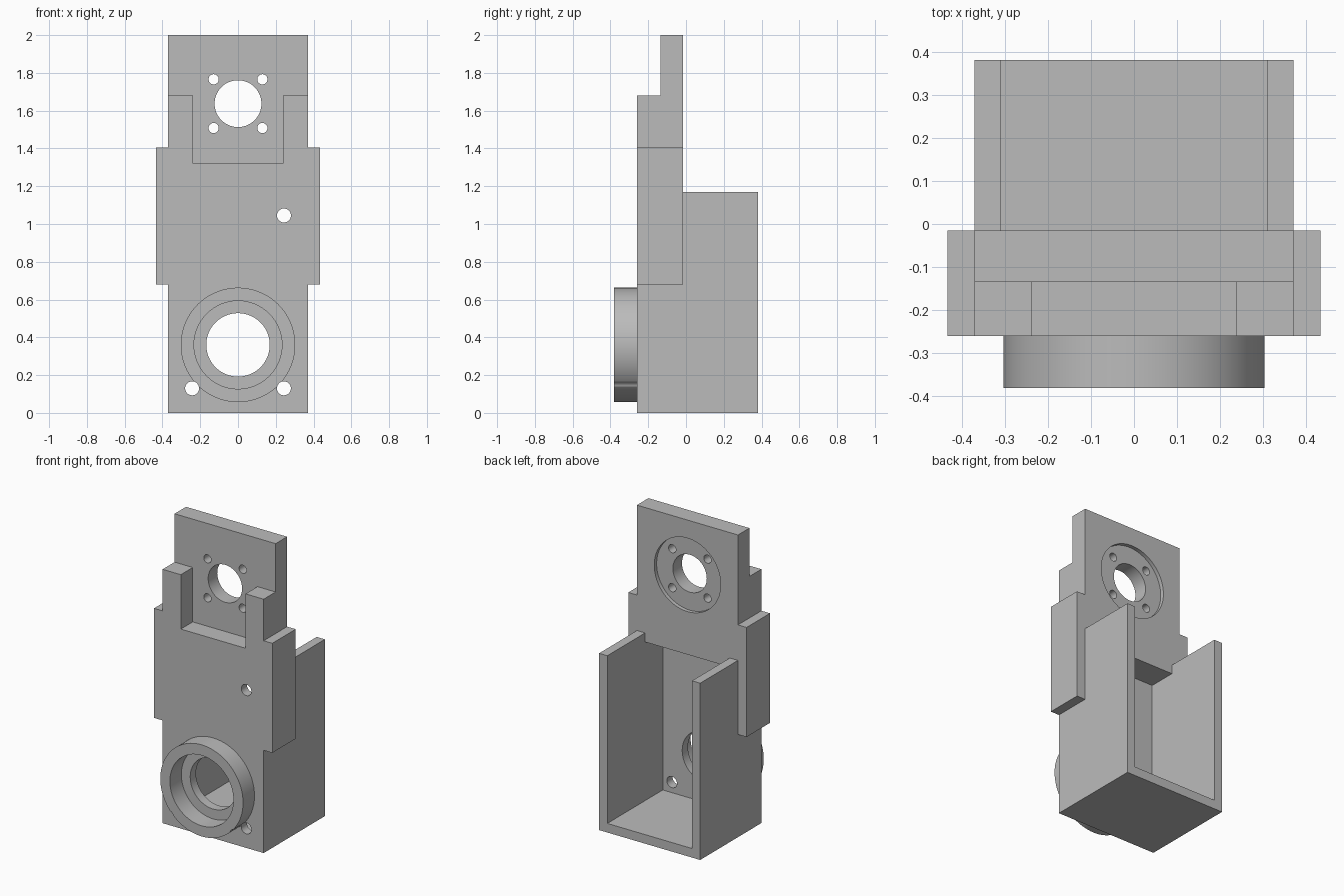
import bpy, bmesh, math
from mathutils import Matrix, Vector

if "Cube" in bpy.data.objects:
    bpy.data.objects.remove(bpy.data.objects["Cube"], do_unlink=True)

grey = bpy.data.materials.new("plain grey")
grey.use_nodes = True
grey.diffuse_color = (0.5, 0.5, 0.5, 1)
grey.node_tree.nodes["Principled BSDF"].inputs["Base Color"].default_value = grey.diffuse_color


def finish(name, bm):
    bmesh.ops.recalc_face_normals(bm, faces=bm.faces)
    mesh = bpy.data.meshes.new(name)
    bm.to_mesh(mesh)
    bm.free()
    mesh.materials.append(grey)
    obj = bpy.data.objects.new(name, mesh)
    bpy.context.collection.objects.link(obj)
    return obj


def box(name, x0, x1, y0, y1, z0, z1):
    bm = bmesh.new()
    bmesh.ops.create_cube(bm, size=1)
    centre = Vector((x0 + x1, y0 + y1, z0 + z1)) / 2
    size = Matrix.Diagonal((x1 - x0, y1 - y0, z1 - z0, 1))
    bmesh.ops.transform(bm, matrix=Matrix.Translation(centre) @ size, verts=bm.verts)
    return finish(name, bm)


def disc(name, x, z, radius, y0, y1, sides=64):
    """Cylinder running front to back."""
    bm = bmesh.new()
    bmesh.ops.create_cone(bm, cap_ends=True, segments=sides, radius1=radius,
                          radius2=radius, depth=y1 - y0)
    place = Matrix.Translation((x, (y0 + y1) / 2, z)) @ Matrix.Rotation(math.pi / 2, 4, 'X')
    bmesh.ops.transform(bm, matrix=place, verts=bm.verts)
    return finish(name, bm)


def extrude_outline(name, half, y0, y1):
    """Extrude a left-right symmetric outline front to back."""
    bm = bmesh.new()
    outline = half + [(-x, z) for x, z in reversed(half)]
    face = bm.faces.new([bm.verts.new((x, y0, z)) for x, z in outline])
    out = bmesh.ops.extrude_face_region(bm, geom=[face])
    moved = [v for v in out["geom"] if isinstance(v, bmesh.types.BMVert)]
    bmesh.ops.translate(bm, vec=(0, y1 - y0, 0), verts=moved)
    return finish(name, bm)


def combine(target, tool, operation):
    mod = target.modifiers.new(operation.title(), 'BOOLEAN')
    mod.object, mod.operation, mod.solver = tool, operation, 'EXACT'
    bpy.ops.object.select_all(action='DESELECT')
    bpy.context.view_layer.objects.active = target
    target.select_set(True)
    bpy.ops.object.modifier_apply(modifier=mod.name)
    bpy.data.objects.remove(tool, do_unlink=True)


# Main dimensions
FRONT, STEP, PLATE_BACK, BACK = -0.26, -0.135, -0.015, 0.38
WIDE, EAR, WALL = 0.37, 0.433, 0.06
RING_Z, MOTOR_Z = 0.36, 1.637

# Backplate with side ears, joined to the rear housing
body = extrude_outline("bracket_body",
                       [(WIDE, 0), (WIDE, 0.68), (EAR, 0.68), (EAR, 1.405), (WIDE, 1.405), (WIDE, 2)],
                       FRONT, PLATE_BACK)
combine(body, box("housing", -WIDE, WIDE, -0.2, BACK, 0, 1.17), 'UNION')

# Raised collar around the lower bore
combine(body, disc("collar", 0, RING_Z, 0.303, -0.38, -0.23, 96), 'UNION')

# Housing pocket, open top between the walls, front slot and thinned top
inner = WIDE - WALL
cutters = [
    box("pocket", -inner, inner, FRONT + WALL, 1, WALL, 1.11),
    box("open_top", -inner, inner, PLATE_BACK, 1, 1, 1.5),
    box("slot", -0.237, 0.237, -1, STEP, 1.32, 2.2),
    box("thin_top", -1, 1, -1, STEP, 1.68, 2.2),
    # Stepped lower bore
    disc("counterbore", 0, RING_Z, 0.233, -1, FRONT),
    disc("bore", 0, RING_Z, 0.168, -1, 0.1),
    # Upper bore with a shallow round recess behind
    disc("motor_bore", 0, MOTOR_Z, 0.124, -1, 1),
    disc("motor_recess", 0, MOTOR_Z, 0.243, PLATE_BACK - 0.025, 1, 96),
]

# Screw holes
for side in (-1, 1):
    cutters.append(disc("lower_screw", side * 0.243, 0.13, 0.037, -1, 0.1, 32))
    for up in (-1, 1):
        cutters.append(disc("motor_screw", side * 0.129, MOTOR_Z + up * 0.129, 0.027, -1, 1, 32))
cutters.append(disc("side_screw", 0.243, 1.045, 0.037, -1, 0.1, 32))

for cutter in cutters:
    combine(body, cutter, 'DIFFERENCE')

bpy.ops.object.shade_smooth_by_angle(angle=math.radians(30))
